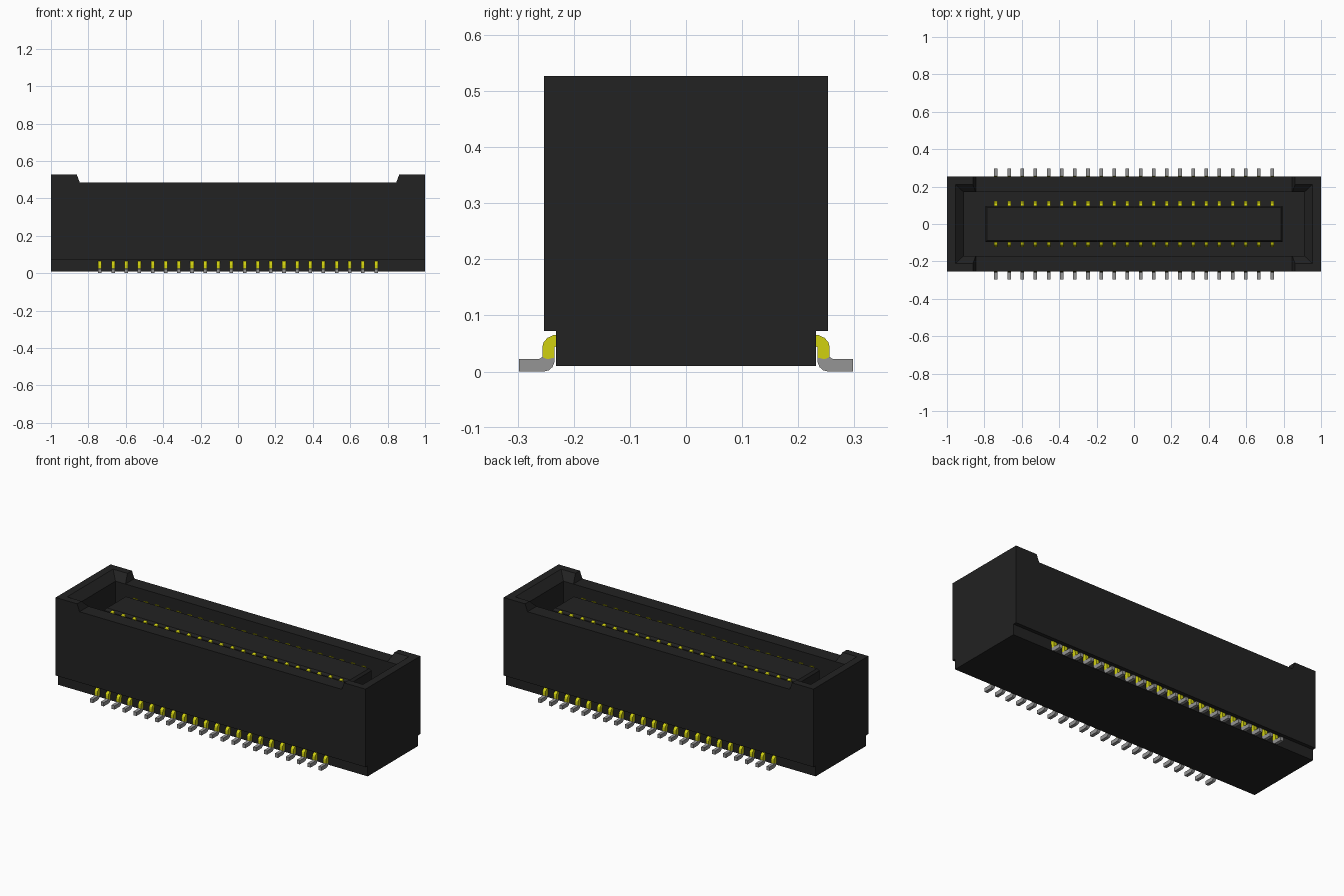
import bpy, bmesh

old = bpy.data.objects.get("Cube")
if old:
    bpy.data.objects.remove(old)


def material(name, rgb, rough=0.6):
    m = bpy.data.materials.new(name)
    m.use_nodes = True
    m.diffuse_color = (*rgb, 1)
    bsdf = m.node_tree.nodes["Principled BSDF"]
    bsdf.inputs["Base Color"].default_value = (*rgb, 1)
    bsdf.inputs["Roughness"].default_value = rough
    return m


BLACK = material("black plastic", (0.016, 0.016, 0.016))
GOLD = material("yellow contact", (0.64, 0.64, 0.005))
TIN = material("grey solder foot", (0.30, 0.30, 0.30))


def finish(name, bm, mat):
    bmesh.ops.recalc_face_normals(bm, faces=bm.faces)
    mesh = bpy.data.meshes.new(name)
    bm.to_mesh(mesh)
    bm.free()
    mesh.materials.append(mat)
    ob = bpy.data.objects.new(name, mesh)
    bpy.context.scene.collection.objects.link(ob)
    return ob


def skin(bm, rings):
    """Join matching closed rings of points and cap both ends."""
    loops = [[bm.verts.new(p) for p in ring] for ring in rings]
    n = len(loops[0])
    for a, b in zip(loops, loops[1:]):
        for i in range(n):
            j = (i + 1) % n
            bm.faces.new((a[i], a[j], b[j], b[i]))
    bm.faces.new(loops[0])
    bm.faces.new(loops[-1])


def stack(name, levels, mat):
    """Rectangles of half size (x, y) stacked at heights z."""
    bm = bmesh.new()
    skin(bm, [[(-x, -y, z), (x, -y, z), (x, y, z), (-x, y, z)]
              for x, y, z in levels])
    return finish(name, bm, mat)


# Housing: front outline with raised ends, extruded through the depth
half = [(1.0, 0.072), (1.0, 0.527), (0.862, 0.527), (0.846, 0.485)]
outline = half + [(-x, z) for x, z in reversed(half)]
bm = bmesh.new()
skin(bm, [[(x, y, z) for x, z in outline] for y in (-0.253, 0.253)])
housing = finish("housing", bm, BLACK)

# Open well with a sloped lead-in at the raised ends
FLOOR = 0.11
well = stack("well_cutter", [(0.91, 0.17, FLOOR), (0.91, 0.17, 0.485),
                             (0.955, 0.212, 0.527), (0.955, 0.212, 0.6)], BLACK)
cut = housing.modifiers.new("well", "BOOLEAN")
cut.operation = "DIFFERENCE"
cut.solver = "EXACT"
cut.object = well
bpy.context.view_layer.objects.active = housing
bpy.ops.object.modifier_apply(modifier=cut.name)
bpy.data.objects.remove(well)

# Narrower base and the central tongue
stack("base", [(1.0, 0.232, 0.01), (1.0, 0.232, 0.072)], BLACK)
stack("tongue", [(0.795, 0.097, FLOOR), (0.795, 0.097, 0.447),
                 (0.785, 0.087, 0.46)], BLACK)

# Side profiles (y, z) of the pin parts
SHANK = [(0.225, 0.066), (0.236, 0.065), (0.247, 0.06), (0.254, 0.052),
         (0.256, 0.043), (0.256, 0.026), (0.247, 0.022), (0.234, 0.025),
         (0.234, 0.044), (0.225, 0.046)]
FOOT = [(0.234, 0.025), (0.234, 0.018), (0.238, 0.008), (0.245, 0.002),
        (0.254, 0), (0.298, 0), (0.298, 0.022), (0.262, 0.022),
        (0.256, 0.026), (0.247, 0.022)]
BLADE = [(0.096, FLOOR), (0.122, FLOOR), (0.122, 0.438),
         (0.112, 0.454), (0.096, 0.459)]
COUNT, PITCH, WIDTH = 22, 0.0703, 0.019


def pin_rows(name, profile, mat):
    """Repeat one profile along both long sides."""
    for side, label in ((-1, "front"), (1, "back")):
        bm = bmesh.new()
        for i in range(COUNT):
            c = (i - (COUNT - 1) / 2) * PITCH
            skin(bm, [[(x, side * y, z) for y, z in profile]
                      for x in (c - WIDTH / 2, c + WIDTH / 2)])
        finish(label + "_" + name, bm, mat)


pin_rows("pin_shanks", SHANK, GOLD)
pin_rows("solder_feet", FOOT, TIN)
pin_rows("contact_blades", BLADE, GOLD)
